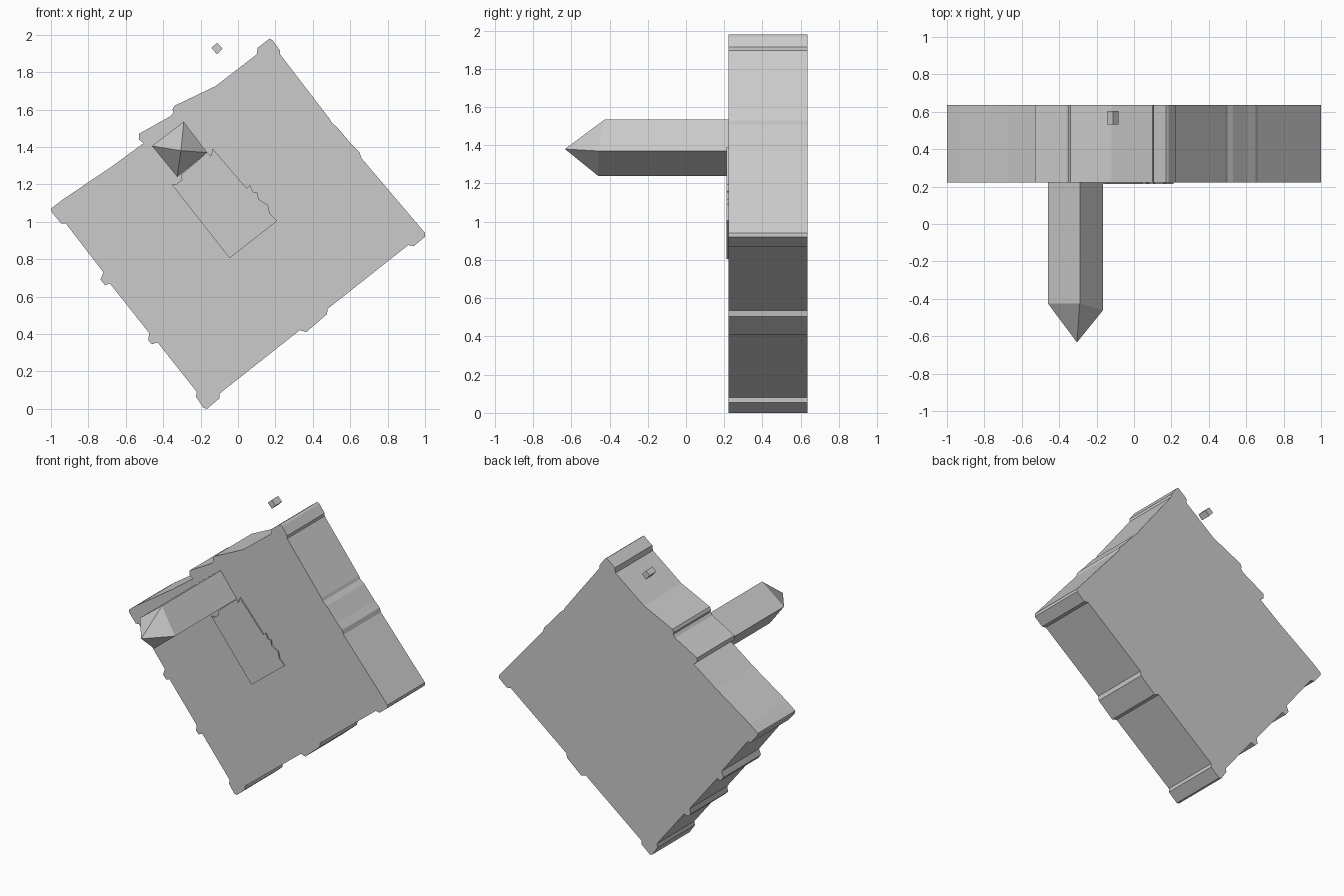
import bpy
import bmesh

if "Cube" in bpy.data.objects:
    bpy.data.objects.remove(bpy.data.objects["Cube"])

grey = bpy.data.materials.new("stone grey")
grey.diffuse_color = (0.6, 0.6, 0.6, 1)
grey.use_nodes = True
grey.node_tree.nodes["Principled BSDF"].inputs["Base Color"].default_value = grey.diffuse_color


def finish(name, bm):
    """Turn a bmesh into a named flat-shaded object."""
    bmesh.ops.recalc_face_normals(bm, faces=bm.faces)
    mesh = bpy.data.meshes.new(name)
    bm.to_mesh(mesh)
    bm.free()
    mesh.materials.append(grey)
    obj = bpy.data.objects.new(name, mesh)
    bpy.context.collection.objects.link(obj)
    return obj


def extruded(name, outline, y_front, y_back):
    """Extrude an (x, z) outline along y."""
    bm = bmesh.new()
    face = bm.faces.new([bm.verts.new((x, y_front, z)) for x, z in outline])
    geom = bmesh.ops.extrude_face_region(bm, geom=[face], use_keep_orig=True)["geom"]
    moved = [v for v in geom if isinstance(v, bmesh.types.BMVert)]
    bmesh.ops.translate(bm, verts=moved, vec=(0, y_back - y_front, 0))
    return finish(name, bm)


# Tilted slab with chipped, notched sides
top_right = [(.17, 1.98), (.185, 1.97), (.225, 1.915), (.225, 1.895),
             (.49, 1.55), (.50, 1.53), (.53, 1.505), (.61, 1.41),
             (.65, 1.37), (.66, 1.34), (1, .94), (1, .92)]
bottom_right = [(.94, .87), (.91, .875), (.48, .535), (.475, .505),
                (.365, .41), (.33, .42), (-.10, .08), (-.10, .055), (-.165, 0)]
bottom_left = [(-.185, .005), (-.225, .065), (-.22, .09), (-.43, .355),
               (-.46, .345), (-.48, .365), (-.475, .405), (-.685, .67),
               (-.71, .66), (-.735, .69), (-.72, .73), (-.92, .99),
               (-.945, .99), (-.995, 1.05), (-1, 1.07)]
top_left = [(-.935, 1.12), (-.675, 1.295), (-.505, 1.42), (-.53, 1.44),
            (-.53, 1.47), (-.36, 1.565), (-.345, 1.585), (-.35, 1.60),
            (-.34, 1.62), (-.12, 1.725), (.10, 1.895), (.105, 1.93)]
extruded("slab", top_right + bottom_right + bottom_left + top_left, .222, .635)

# Thin ragged plate on the front face
plate = [(-.135, 1.39), (.045, 1.18), (.065, 1.195), (.08, 1.16), (.105, 1.155),
         (.11, 1.12), (.16, 1.09), (.17, 1.045), (.21, 1.005), (-.045, .805),
         (-.355, 1.20), (-.33, 1.20), (-.30, 1.225), (-.305, 1.25),
         (-.165, 1.37), (-.145, 1.35)]
extruded("front_plate", plate, .213, .222)

# Small loose chip above the slab
extruded("loose_chip", [(-.112, 1.957), (-.082, 1.925), (-.112, 1.895), (-.142, 1.93)],
         .532, .603)

# Square post with a pointed tip, sticking out of the front
corners = [(-.29, 1.535, -.425), (-.165, 1.37, -.46),
           (-.325, 1.24, -.46), (-.46, 1.405, -.425)]
bm = bmesh.new()
tip = bm.verts.new((-.305, -.633, 1.38))
shoulder = [bm.verts.new((x, y, z)) for x, z, y in corners]
root = [bm.verts.new((x, .225, z)) for x, z, y in corners]
for i in range(4):
    j = (i + 1) % 4
    bm.faces.new((tip, shoulder[i], shoulder[j]))
    bm.faces.new((shoulder[i], root[i], root[j], shoulder[j]))
bm.faces.new(root)
finish("pointed_post", bm)
